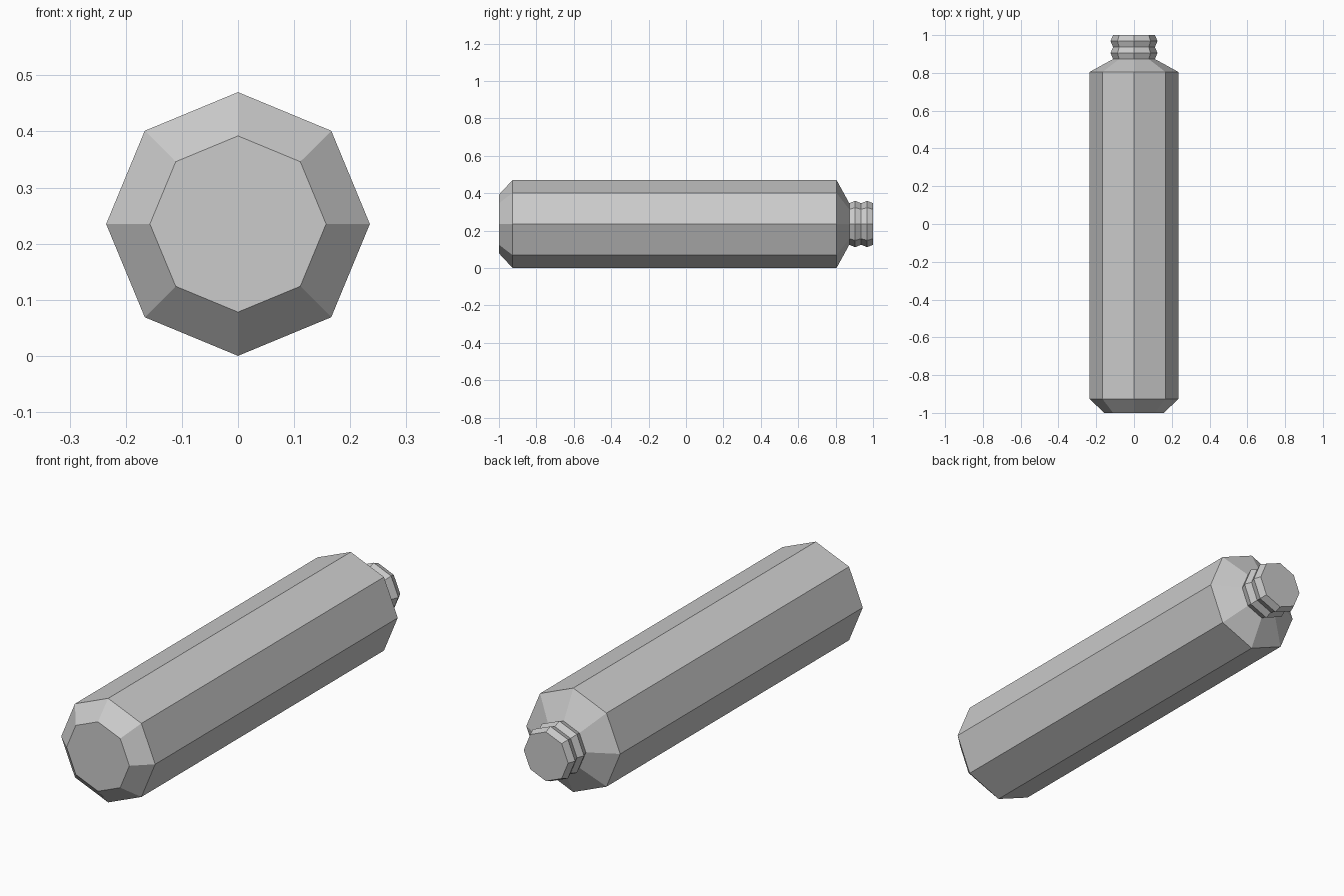
import bpy
import bmesh
from math import cos, sin, tau

SIDES = 8
RADIUS = 0.235  # body radius, also the height of the centre line

cube = bpy.data.objects.get("Cube")
if cube:
    bpy.data.objects.remove(cube, do_unlink=True)

grey = bpy.data.materials.new("plain grey")
grey.use_nodes = True
colour = (0.6, 0.6, 0.6, 1)
grey.diffuse_color = colour
grey.node_tree.nodes["Principled BSDF"].inputs["Base Color"].default_value = colour


def lathe(name, profile, cap_front=False, cap_back=False):
    """Loft octagonal rings, given as (y, radius), along the y axis."""
    bm = bmesh.new()
    rings = [[bm.verts.new((r * cos(tau * i / SIDES), y, RADIUS + r * sin(tau * i / SIDES)))
              for i in range(SIDES)] for y, r in profile]
    for a, b in zip(rings, rings[1:]):
        for i in range(SIDES):
            j = (i + 1) % SIDES
            bm.faces.new((a[i], b[i], b[j], a[j]))
    if cap_front:
        bm.faces.new(rings[0])
    if cap_back:
        bm.faces.new(rings[-1][::-1])
    mesh = bpy.data.meshes.new(name)
    bm.to_mesh(mesh)
    bm.free()
    mesh.materials.append(grey)
    obj = bpy.data.objects.new(name, mesh)
    bpy.context.collection.objects.link(obj)
    return obj


# Bottle body: chamfered base, straight sides and sloping shoulder
NECK_Y, NECK_IN, NECK_OUT = 0.873, 0.111, 0.124
lathe("bottle_body", [(-1, 0.157), (-0.927, RADIUS), (0.805, RADIUS), (NECK_Y, NECK_IN)],
      cap_front=True)

# Ridged neck: rings alternate between narrow and wide
step = (1 - NECK_Y) / 4
lathe("ridged_neck", [(NECK_Y + k * step, NECK_OUT if k % 2 else NECK_IN) for k in range(5)],
      cap_back=True)
